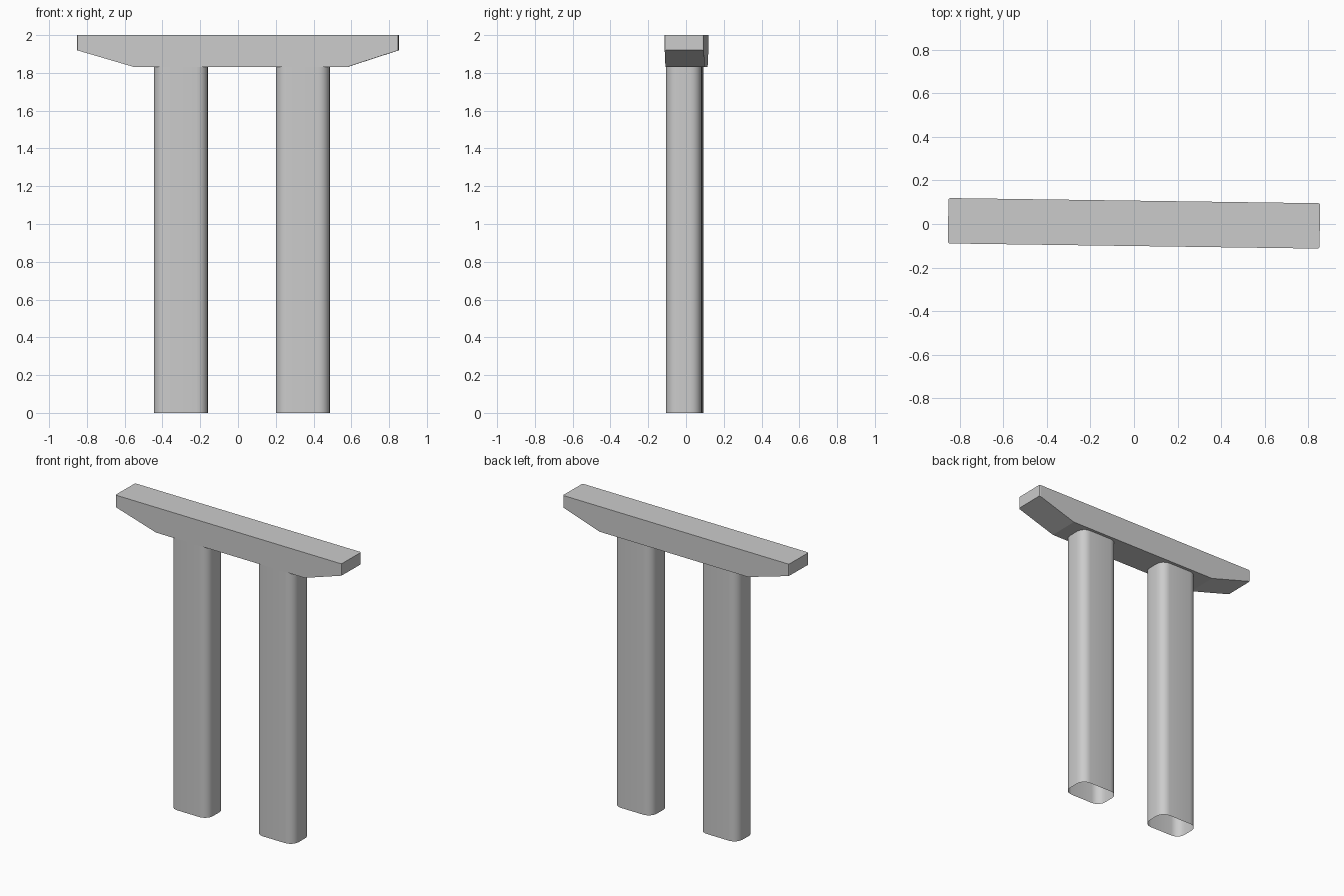
import bpy, bmesh, math
from mathutils import Matrix

cube = bpy.data.objects.get("Cube")
if cube:
    bpy.data.objects.remove(cube, do_unlink=True)

TURN = math.radians(-0.8)  # the whole pier is slightly turned

concrete = bpy.data.materials.new("light grey concrete")
concrete.use_nodes = True
grey = (0.6, 0.6, 0.6, 1)
concrete.diffuse_color = grey
concrete.node_tree.nodes["Principled BSDF"].inputs["Base Color"].default_value = grey


def extrude_profile(name, points, vector, place, closed):
    """Extrude a flat outline along a vector, with or without end faces."""
    bm = bmesh.new()
    start = [bm.verts.new(p) for p in points]
    end = [bm.verts.new([a + b for a, b in zip(p, vector)]) for p in points]
    n = len(points)
    for i in range(n):
        j = (i + 1) % n
        bm.faces.new((start[i], start[j], end[j], end[i]))
    if closed:
        bm.faces.new(start[::-1])
        bm.faces.new(end)
    bmesh.ops.recalc_face_normals(bm, faces=bm.faces)
    mesh = bpy.data.meshes.new(name)
    bm.to_mesh(mesh)
    bm.free()
    mesh.materials.append(concrete)
    obj = bpy.data.objects.new(name, mesh)
    bpy.context.collection.objects.link(obj)
    obj.matrix_world = Matrix.Translation(place) @ Matrix.Rotation(TURN, 4, "Z")
    return obj


def rounded_outline(width, depth, radius, steps=6):
    points = []
    for corner, (sx, sy) in enumerate(((1, 1), (-1, 1), (-1, -1), (1, -1))):
        for k in range(steps + 1):
            a = math.pi / 2 * (corner + k / steps)
            points.append((sx * (width / 2 - radius) + radius * math.cos(a),
                           sy * (depth / 2 - radius) + radius * math.sin(a), 0))
    return points


# Columns: hollow shafts with rounded corners, open at the foot
for name, x, y in (("right_column", -0.302, -0.003), ("left_column", 0.343, -0.011)):
    column = extrude_profile(name, rounded_outline(0.285, 0.187, 0.06),
                             (0, 0, 1.835), (x, y, 0), False)
    bpy.context.view_layer.objects.active = column
    column.select_set(True)
    bpy.ops.object.shade_smooth_by_angle(angle=math.radians(40))
    column.select_set(False)

# Cap beam: sloping undersides at both ends
DEPTH = 0.208
outline = [(-0.852, 2), (-0.852, 1.92), (-0.545, 1.83),
           (0.575, 1.83), (0.852, 1.92), (0.852, 2)]
beam = extrude_profile("cap_beam", [(x, -DEPTH / 2, z) for x, z in outline],
                       (0, DEPTH, 0), (0, 0.003, 0), True)

# Small rounding on the upright end corners of the beam
bm = bmesh.new()
bm.from_mesh(beam.data)
corners = [e for e in bm.edges
           if abs(e.verts[0].co.x - e.verts[1].co.x) < 0.001
           and abs(e.verts[0].co.y - e.verts[1].co.y) < 0.001]
bmesh.ops.bevel(bm, geom=corners, offset=0.008, segments=2,
                profile=0.5, affect="EDGES")
bm.to_mesh(beam.data)
bm.free()
